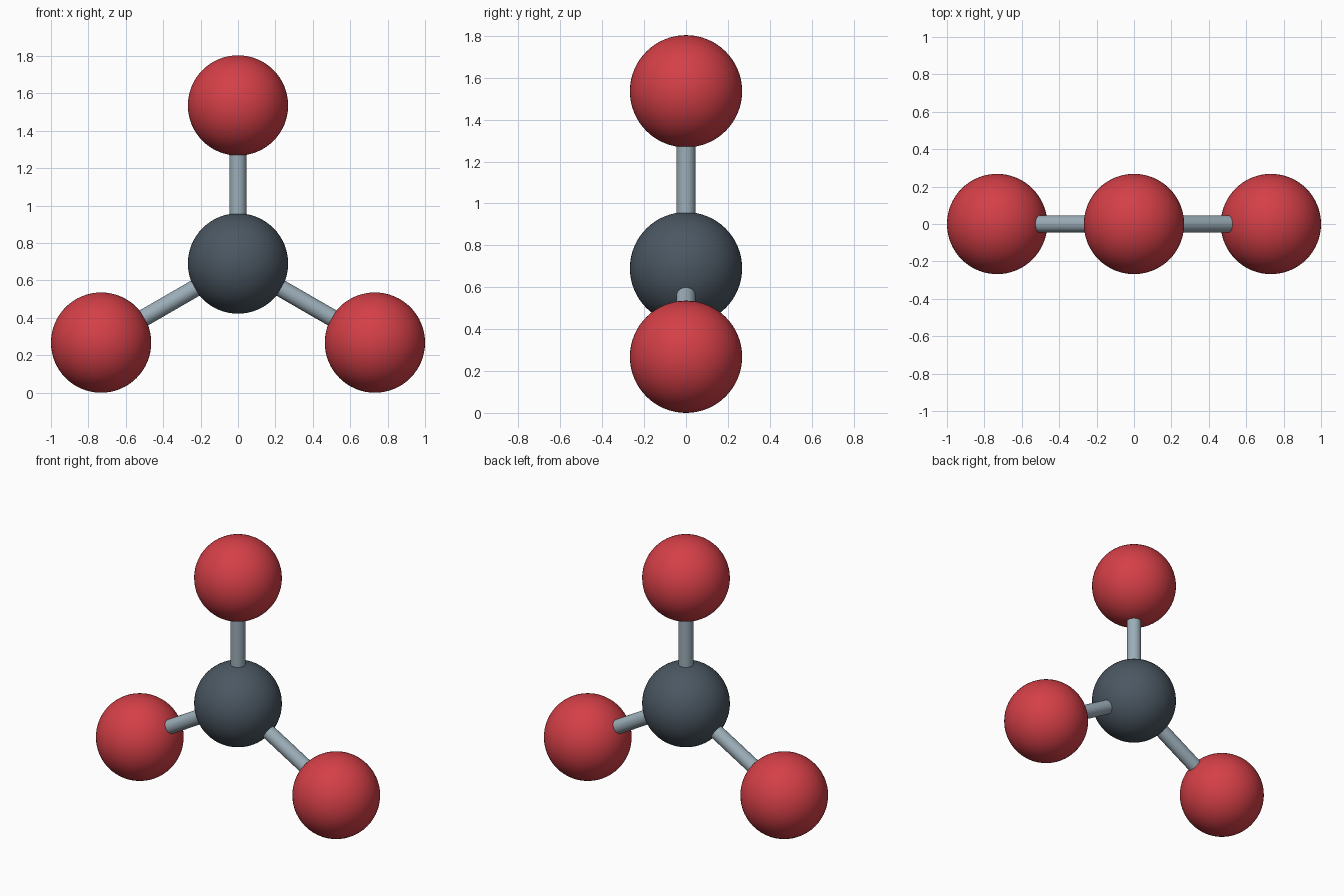
import bpy
import math
from mathutils import Vector

cube = bpy.data.objects.get("Cube")
if cube:
    bpy.data.objects.remove(cube, do_unlink=True)


def make_material(name, rgb):
    mat = bpy.data.materials.new(name)
    mat.use_nodes = True
    mat.diffuse_color = (*rgb, 1)
    shader = next(n for n in mat.node_tree.nodes if n.type == "BSDF_PRINCIPLED")
    shader.inputs["Base Color"].default_value = (*rgb, 1)
    return mat


red = make_material("red", (0.66, 0.05, 0.063))
slate = make_material("dark slate", (0.07, 0.095, 0.122))
steel = make_material("pale steel", (0.33, 0.42, 0.48))

BALL_RADIUS = 0.268
ROD_RADIUS = 0.046
ROD_LENGTH = (1 - BALL_RADIUS) / math.cos(math.radians(30))
CENTRE = Vector((0, 0, BALL_RADIUS + ROD_LENGTH / 2))


def finish(name, mat):
    obj = bpy.context.object
    obj.name = name
    obj.data.materials.append(mat)
    bpy.ops.object.shade_smooth_by_angle(angle=math.radians(40))


def ball(name, position, mat):
    bpy.ops.mesh.primitive_uv_sphere_add(
        segments=64, ring_count=32, radius=BALL_RADIUS, location=position)
    finish(name, mat)


def rod(name, start, end, mat):
    axis = end - start
    bpy.ops.mesh.primitive_cylinder_add(
        vertices=32, radius=ROD_RADIUS, depth=axis.length,
        location=(start + end) / 2,
        rotation=axis.to_track_quat("Z", "Y").to_euler())
    finish(name, mat)


# Central ball
ball("centre_ball", CENTRE, slate)

# Three outer balls, evenly spread in the upright plane, each on a rod
for side, degrees in (("top", 90), ("right", 210), ("left", 330)):
    angle = math.radians(degrees)
    tip = CENTRE + ROD_LENGTH * Vector((math.cos(angle), 0, math.sin(angle)))
    ball(side + "_ball", tip, red)
    rod(side + "_rod", CENTRE, tip, steel)
